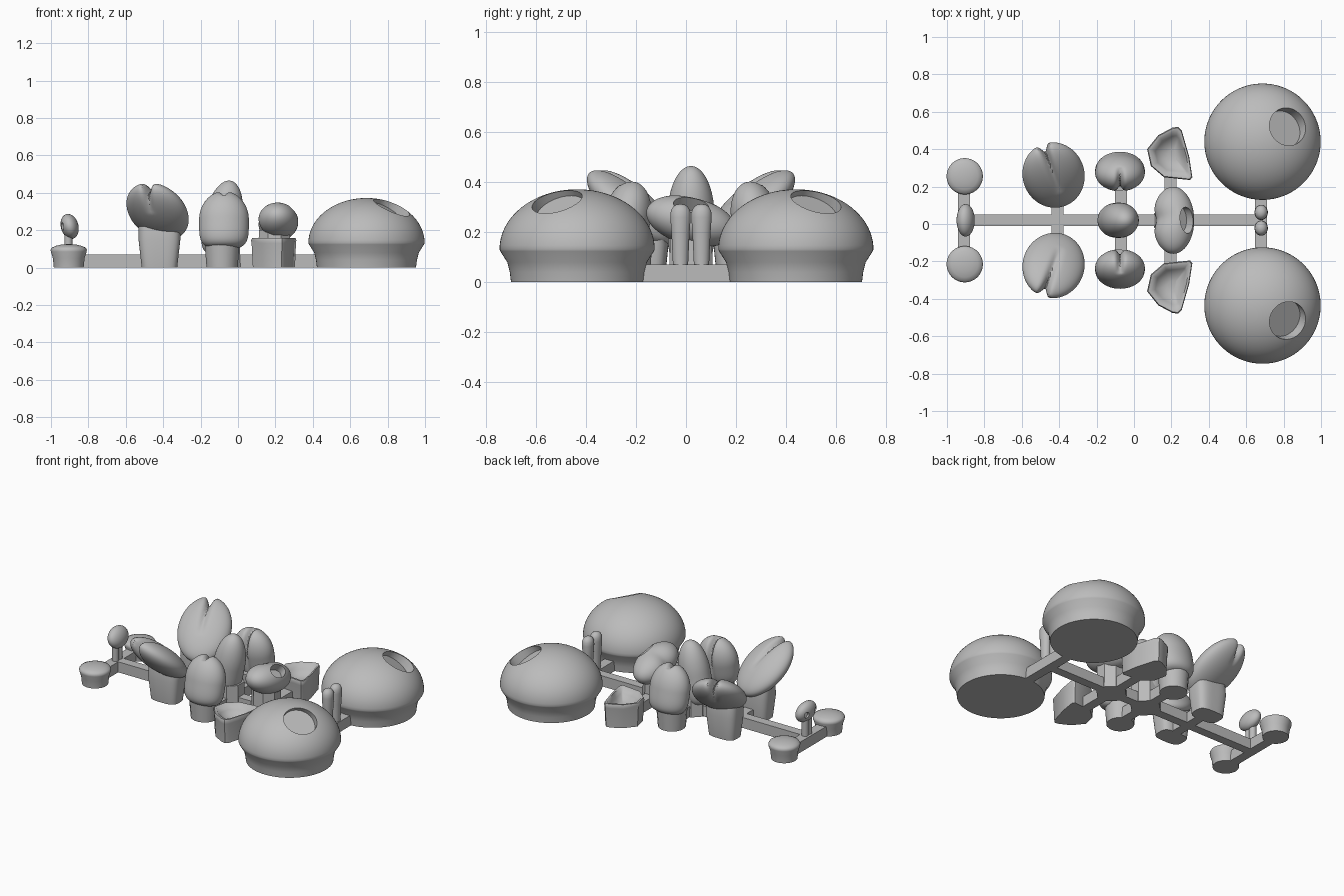
import bpy, bmesh
from math import sin, cos, pi, exp, radians
from mathutils import Matrix, Vector, Euler

if "Cube" in bpy.data.objects:
    bpy.data.objects.remove(bpy.data.objects["Cube"])

grey = bpy.data.materials.new("plain grey")
grey.use_nodes = True
tone = (0.5, 0.5, 0.5, 1)
grey.diffuse_color = tone
grey.node_tree.nodes["Principled BSDF"].inputs["Base Color"].default_value = tone

MID = 0.02  # y of the frame's spine


def finish(bm, name, side=1, angle=40):
    """Turn a bmesh into an object; side -1 mirrors it across the spine."""
    if side < 0:
        for v in bm.verts:
            v.co.y = 2 * MID - v.co.y
    bmesh.ops.recalc_face_normals(bm, faces=bm.faces)
    mesh = bpy.data.meshes.new(name)
    bm.to_mesh(mesh)
    bm.free()
    mesh.materials.append(grey)
    obj = bpy.data.objects.new(name, mesh)
    bpy.context.collection.objects.link(obj)
    smooth(obj, angle)
    return obj


def smooth(obj, angle=40):
    bpy.ops.object.select_all(action="DESELECT")
    obj.select_set(True)
    bpy.context.view_layer.objects.active = obj
    bpy.ops.object.shade_smooth_by_angle(angle=radians(angle))


def box(name, lo, hi):
    bm = bmesh.new()
    bmesh.ops.create_cube(bm, size=1)
    for v in bm.verts:
        v.co = [a + (b - a) * (c + 0.5) for a, b, c in zip(lo, hi, v.co)]
    return finish(bm, name)


def loft(name, rings, side=1, angle=40):
    """Skin a stack of equal-length rings and cap both ends."""
    bm = bmesh.new()
    rows = [[bm.verts.new(p) for p in ring] for ring in rings]
    n = len(rows[0])
    for low, high in zip(rows, rows[1:]):
        for i in range(n):
            j = (i + 1) % n
            bm.faces.new((low[i], low[j], high[j], high[i]))
    bm.faces.new(rows[0])
    bm.faces.new(rows[-1])
    return finish(bm, name, side, angle)


def oval(x, y, z, rx, ry, n=64, power=1.0):
    def curve(t):
        return abs(t) ** power * (1 if t > 0 else -1)
    turns = [2 * pi * (i + 0.5) / n for i in range(n)]
    return [(x + rx * curve(cos(a)), y + ry * curve(sin(a)), z) for a in turns]


def lathe(name, x, y, profile, side=1, n=64):
    return loft(name, [oval(x, y, z, r, r, n) for r, z in profile], side)


def blob(name, loc, radii, turn=(0, 0, 0), side=1, cleft=0, width=0.2,
         toward=(0, 0, 1), flat=False, detail=5):
    """Ellipsoid with an optional cleft across local x and a flattened base."""
    bm = bmesh.new()
    bmesh.ops.create_icosphere(bm, subdivisions=detail, radius=1)
    aim = Vector(toward).normalized()
    place = Matrix.Translation(loc) @ Euler([radians(a) for a in turn]).to_matrix().to_4x4()
    for v in bm.verts:
        p = v.co.copy()
        dent = cleft * exp(-(p.x / width) ** 2) * max(0, p.dot(aim)) ** 0.7
        if flat and p.z < 0:
            spread = (1 - p.z ** 4) ** 0.25 / max(0.001, (1 - min(1, p.z * p.z)) ** 0.5)
            p.x, p.y = p.x * min(spread, 4), p.y * min(spread, 4)
        p *= 1 - dent
        v.co = place @ Vector([a * b for a, b in zip(p, radii)])
    return finish(bm, name, side)


def drill(obj, centre, axis, rx, ry, depth, side=1):
    """Cut a round-walled, flat-floored hole."""
    aim = Vector(axis).normalized()
    across = Vector((0, 1, 0)).cross(aim).normalized()
    along = aim.cross(across)
    rings = []
    for h in (-depth, 0.2):
        rings.append([Vector(centre) + across * rx * cos(a) + along * ry * sin(a) + aim * h
                      for a in [2 * pi * i / 40 for i in range(40)]])
    cutter = loft("hole_cutter", rings, side)
    cutter.hide_render = True
    mod = obj.modifiers.new("hole", "BOOLEAN")
    mod.operation, mod.solver, mod.object = "DIFFERENCE", "EXACT", cutter
    bpy.ops.object.select_all(action="DESELECT")
    bpy.context.view_layer.objects.active = obj
    obj.select_set(True)
    bpy.ops.object.modifier_apply(modifier=mod.name)
    bpy.data.objects.remove(cutter)
    smooth(obj, 30)


# Connecting frame
TOP = 0.07
box("frame_spine", (-0.94, MID - 0.03, 0), (0.71, MID + 0.03, TOP))
for x, reach in ((-0.91, 0.23), (-0.41, 0.2), (-0.07, 0.25), (0.195, 0.25), (0.68, 0.3)):
    box("frame_crossbar", (x - 0.032, MID - reach, 0), (x + 0.032, MID + reach, TOP))

for side, label in ((1, "back"), (-1, "front")):
    # Large domes with a round recess
    dome_y = 0.44 if side > 0 else 0.476
    profile = [(0.265, 0), (0.27, 0.04), (0.28, 0.08), (0.308, 0.124), (0.311, 0.132)]
    for i in range(1, 25):
        a = pi / 2 * i / 24.3
        profile.append((0.311 * cos(a), 0.132 + 0.24 * sin(a)))
    dome = lathe(label + "_dome", 0.687, dome_y, profile, side, 80)
    drill(dome, (0.826, dome_y + 0.083, 0.33), (0.5, 0.3, 0.8), 0.103, 0.103, 0.055, side)

    # Small buttons
    button = [(0.08, 0), (0.085, 0.05), (0.096, 0.085), (0.097, 0.096), (0.09, 0.107),
              (0.07, 0.116), (0.04, 0.123), (0.01, 0.125)]
    lathe(label + "_button", -0.905, 0.255, button, side, 40)

    # Cleft leaves leaning outward on stems
    loft(label + "_leaf_stem", [oval(-0.42, 0.19, z, rx, ry, 40, 0.6) for z, rx, ry in
         ((0, 0.095, 0.065), (0.15, 0.112, 0.08), (0.22, 0.112, 0.07))], side)
    blob(label + "_leaf", (-0.43, 0.262, 0.3), (0.165, 0.22, 0.08), (40, 0, 20), side,
         0.32, 0.13, (0, 1, 0.35))

    # Notched pegs leaning inward
    lathe(label + "_peg_stem", -0.085, 0.27, [(0.085, 0), (0.095, 0.13)], side, 16)
    blob(label + "_peg", (-0.075, 0.275, 0.255), (0.133, 0.097, 0.155), (12, 0, 0), side,
         0.3, 0.13, (0, -0.8, 0.6), True)

    # Wedge-shaped cups with a hollow top
    outline = [(.07, .40), (.09, .31), (.16, .25), (.30, .235), (.312, .25),
               (.295, .36), (.255, .50), (.235, .52), (.205, .515), (.13, .475)]
    cx, cy = 0.205, 0.37
    steps = ((0.93, 0), (0.98, 0.13), (1, 0.145), (0.96, 0.158), (0.84, 0.156),
             (0.68, 0.125), (0.45, 0.1), (0.2, 0.092))
    loft(label + "_cup", [[(cx + (x - cx) * s, cy + (y - cy) * s, z) for x, y in outline]
                          for s, z in steps], side, 50)

    # Twin upright prongs between the domes
    prong = [(0.03, 0.0), (0.031, 0.08), (0.036, 0.19), (0.041, 0.26), (0.039, 0.285),
             (0.03, 0.302), (0.016, 0.311), (0.004, 0.313)]
    loft(label + "_prong", [oval(0.68, MID + 0.042, z, r * 0.87, r, 32) for r, z in prong], side)

    # Twin stalks of the little bulb
    lathe(label + "_bulb_stalk", -0.907, MID + 0.018, [(0.022, 0), (0.022, 0.2)], side, 16)

# Little bulb with two pits
bulb = blob("bulb", (-0.9, MID, 0.22), (0.047, 0.087, 0.068), (0, -15, 0), detail=4)
for side in (1, -1):
    drill(bulb, (-0.935, MID + 0.045, 0.22), (-1, 0.35, 0.1), 0.02, 0.018, 0.015, side)

# Tall central finger
lathe("finger_stem", -0.075, MID, [(0.095, 0), (0.09, 0.15)], n=8)
blob("finger", (-0.078, MID, 0.265), (0.098, 0.094, 0.203), (0, 11, 0), flat=True)

# Two-lobed snout with an oval opening
lathe("snout_stem", 0.195, MID, [(0.095, 0), (0.09, 0.2)], n=8)
snout = blob("snout", (0.21, MID, 0.245), (0.183, 0.112, 0.096), (0, 14, 90),
             cleft=0.2, width=0.3, toward=(0, 1, 0.25))
drill(snout, (0.275, MID, 0.3), (0.6, 0, 0.8), 0.045, 0.07, 0.05)
